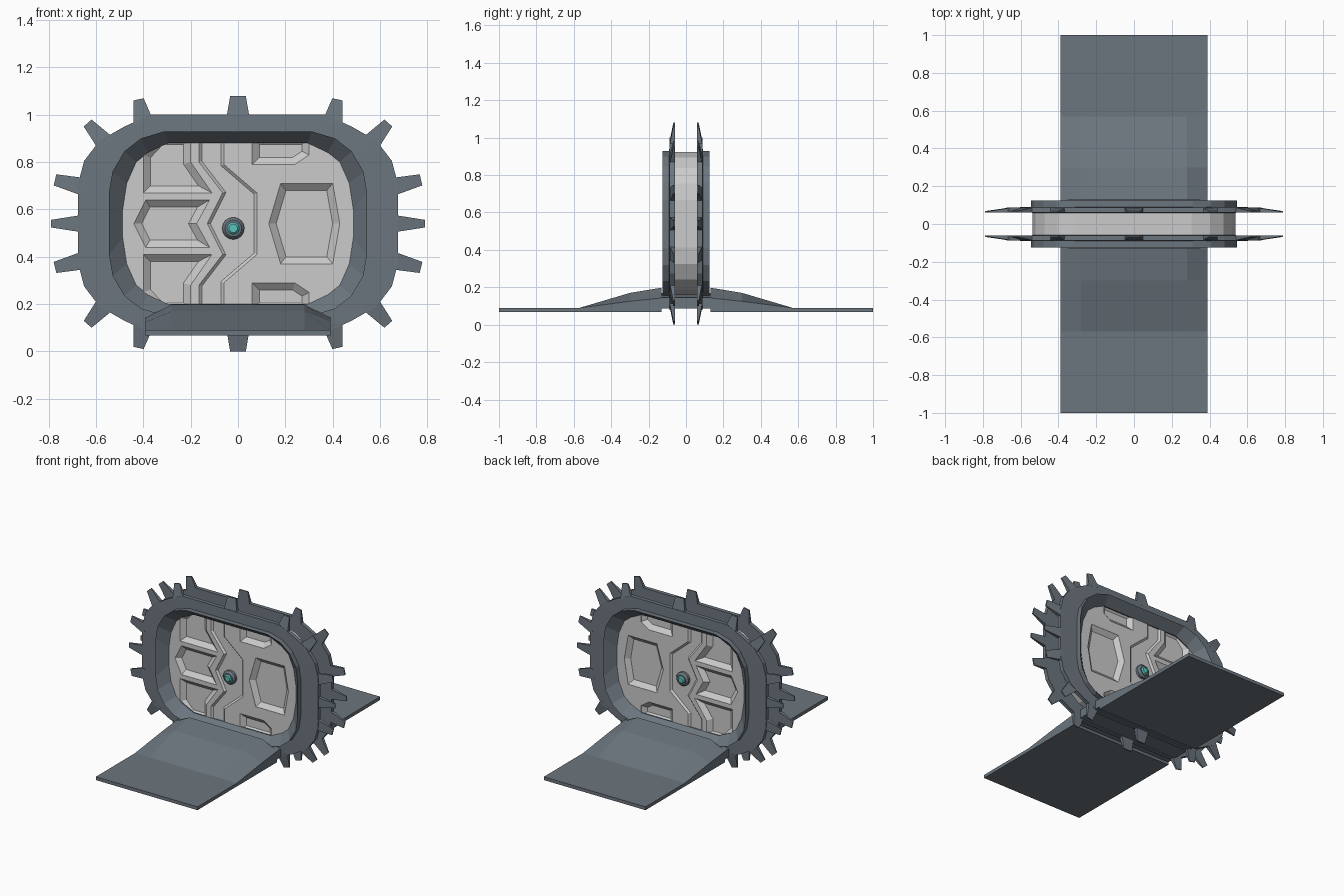
import bpy, bmesh, math
from mathutils import Vector

if "Cube" in bpy.data.objects:
    bpy.data.objects.remove(bpy.data.objects["Cube"])

CZ = 0.54  # height of the wheel centre


def material(name, col):
    m = bpy.data.materials.new(name)
    m.diffuse_color = (*col, 1)
    m.use_nodes = True
    m.node_tree.nodes["Principled BSDF"].inputs["Base Color"].default_value = m.diffuse_color
    return m


STEEL = material("blue_steel", (0.15, 0.18, 0.21))
TEAL = material("teal", (0.1, 0.55, 0.5))


def finish(bm, name, mat=None):
    bmesh.ops.recalc_face_normals(bm, faces=bm.faces)
    me = bpy.data.meshes.new(name)
    bm.to_mesh(me)
    bm.free()
    ob = bpy.data.objects.new(name, me)
    bpy.context.collection.objects.link(ob)
    if mat:
        me.materials.append(mat)
    return ob


def mirror_y(ob):
    m = ob.modifiers.new("mirror", 'MIRROR')
    m.use_axis = (False, True, False)
    m.use_mirror_merge = False


def loft(bm, loops, caps=True, ring=False):
    """Join closed loops of equal length; cap the ends or close into a ring."""
    vs = [[bm.verts.new(p) for p in lp] for lp in loops]
    n = len(vs[0])
    pairs = list(zip(vs, vs[1:])) + ([(vs[-1], vs[0])] if ring else [])
    for a, b in pairs:
        for i in range(n):
            j = (i + 1) % n
            bm.faces.new((a[i], a[j], b[j], b[i]))
    if caps and not ring:
        bm.faces.new(vs[0])
        bm.faces.new(vs[-1])


def four_way(quarter):
    """Full outline from the upper right quarter (x, height above centre)."""
    q = quarter
    pts = q + [(-x, z) for x, z in reversed(q)] + [(-x, -z) for x, z in q] + [(x, -z) for x, z in reversed(q)]
    return [(x, CZ + z) for x, z in pts]


def at(outline, y):
    return [(x, y, z) for x, z in outline]


GEAR = four_way([(.675, .17), (.65, .265), (.585, .35), (.48, .41), (.37, .46)])
LIP = four_way([(.545, .13), (.53, .22), (.48, .305), (.41, .36), (.31, .39)])
OPEN = four_way([(.487, .06), (.47, .17), (.43, .26), (.38, .30), (.295, .34)])

# Toothed plates, front and back
bm = bmesh.new()
loft(bm, [at(OPEN, .06), at(GEAR, .06), at(GEAR, .087), at(LIP, .09), at(OPEN, .061)][:4], ring=True)
mirror_y(finish(bm, "toothed_plate", STEEL))

# Teeth: base centre, tip centre, base half width, tip half width
teeth = [((0, .44), (0, .54), .05, .033), ((.40, .43), (.42, .525), .042, .022),
         ((.56, .34), (.635, .425), .04, .022), ((.65, .155), (.773, .185), .038, .024),
         ((.65, 0), (.79, 0), .038, .016)]
bm = bmesh.new()
done = set()
for b, t, wb, wt in teeth:
    for sx in (1, -1):
        for sz in (1, -1):
            key = (round(t[0] * sx, 3) + 0, round(t[1] * sz, 3) + 0)
            if key in done:
                continue
            done.add(key)
            p = Vector((b[0] * sx, 0, CZ + b[1] * sz))
            q = Vector((t[0] * sx, 0, CZ + t[1] * sz))
            d = (q - p).normalized()
            s = Vector((-d.z, 0, d.x))
            Y = Vector((0, 1, 0))
            loft(bm, [[c + s * w + Y * .06, c - s * w + Y * .06, c - s * w + Y * y, c + s * w + Y * y]
                      for c, w, y in ((p, wb, .088), (q, wt, .068))])
mirror_y(finish(bm, "teeth", STEEL))

# Raised funnel rim around the opening
bm = bmesh.new()
loft(bm, [at(LIP, .06), at(LIP, .125), at(OPEN, .062), at(OPEN, .055)], ring=True)
mirror_y(finish(bm, "opening_rim", STEEL))


def inset(poly, d):
    """Move each edge of a polygon inward by d."""
    n = len(poly)
    P = [Vector(p) for p in poly]
    area = sum(P[i].x * P[(i + 1) % n].y - P[(i + 1) % n].x * P[i].y for i in range(n))
    sg = 1 if area > 0 else -1
    out = []
    for i in range(n):
        e1 = (P[i] - P[i - 1]).normalized()
        e2 = (P[(i + 1) % n] - P[i]).normalized()
        n1 = Vector((-e1.y, e1.x)) * sg
        n2 = Vector((-e2.y, e2.x)) * sg
        out.append(tuple(P[i] + (n1 + n2) * d / (1 + n1.dot(n2))))
    return out


# Door slab with recessed panels on both faces
bm = bmesh.new()
slab = [(x * .985, CZ + (z - CZ) * .98) for x, z in LIP]
loft(bm, [at(slab, -.062), at(slab, .062)])
door = finish(bm, "door")


def flip(poly):
    return [(x, 2 * CZ - z) for x, z in poly]


top_left = [(-.40, .67), (-.11, .67), (-.20, .80), (-.20, .905), (-.33, .905), (-.40, .83)]
mid_left = [(-.44, .54), (-.39, .64), (-.12, .64), (-.175, .54), (-.12, .44), (-.39, .44)]
top_right = [(.06, .79), (.24, .79), (.30, .83), (.30, .905), (.06, .905)]
mid_right = [(.13, .54), (.18, .71), (.40, .71), (.43, .54), (.40, .37), (.18, .37)]
zig = [(-.165, .905), (-.165, .80), (-.065, .67), (-.13, .54), (-.065, .41), (-.165, .28), (-.165, .175),
       (-.06, .175), (-.06, .29), (.08, .41), (.08, .67), (-.06, .79), (-.06, .905)]
cuts = [(p, .03, .035) for p in (top_left, flip(top_left), mid_left, top_right, flip(top_right), mid_right)]
cuts.append((zig, .012, .05))
bm = bmesh.new()
for poly, d, depth in cuts:
    for s in (1, -1):
        loft(bm, [at(poly, s * .08), at(poly, s * .0615), at(inset(poly, d), s * depth)])
cutter = finish(bm, "panel_cutter")
cutter.hide_render = True
cutter.hide_viewport = True
mod = door.modifiers.new("panels", 'BOOLEAN')
mod.operation = 'DIFFERENCE'
mod.solver = 'EXACT'
mod.object = cutter

# Ramps with chamfered flanks
bm = bmesh.new()
loops = []
for y, zs, zc in ((.09, .145, .20), (.13, .143, .198), (.30, .125, .17), (.57, .09, .09), (1.0, .09, .09)):
    loops.append([(-.39, y, .067), (-.39, y, zs), (-.28, y, zc), (.28, y, zc), (.39, y, zs), (.39, y, .067)])
loft(bm, loops[1:])
mirror_y(finish(bm, "ramp", STEEL))

# Sill joining the two ramps
bm = bmesh.new()
loft(bm, [[(-.39, y, .086), (.39, y, .086), (.39, y, .145), (.28, y, .17), (-.28, y, .17), (-.39, y, .145)]
          for y in (-.13, .13)])
finish(bm, "sill", STEEL)


# Central lock: stepped collar with a teal button
def circle(r, y, n=16):
    return [(-.02 + r * math.cos(2 * math.pi * i / n), y, .52 + r * math.sin(2 * math.pi * i / n)) for i in range(n)]


bm = bmesh.new()
loft(bm, [circle(.047, .04), circle(.047, .068), circle(.035, .082), circle(.026, .082), circle(.026, .04)], ring=True)
mirror_y(finish(bm, "lock_collar", STEEL))
bm = bmesh.new()
loft(bm, [circle(.026, .04), circle(.026, .08), circle(.018, .088)])
mirror_y(finish(bm, "lock_button", TEAL))
